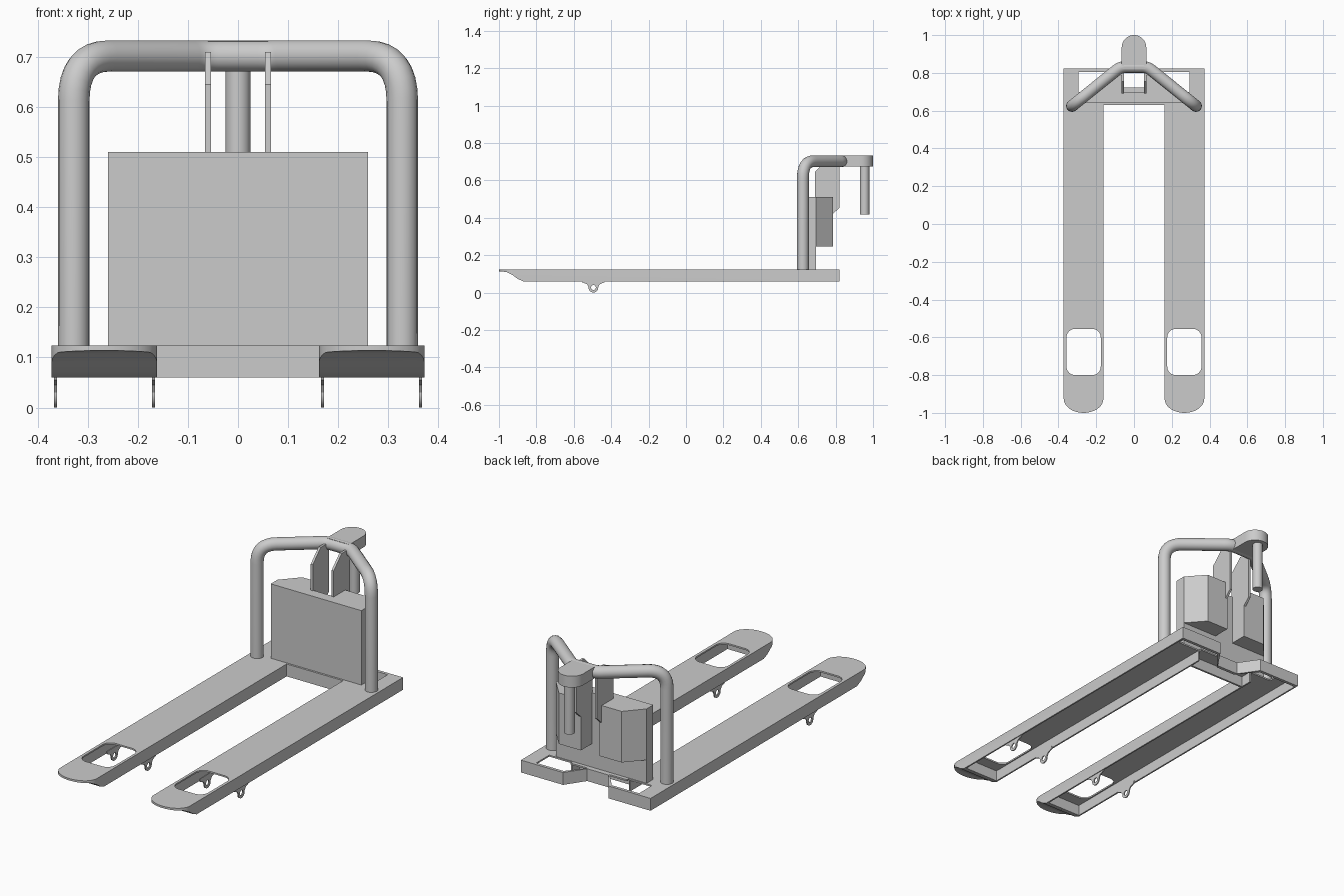
import bpy, bmesh, math
from mathutils import Vector

cube = bpy.data.objects.get("Cube")
if cube:
    bpy.data.objects.remove(cube, do_unlink=True)

grey = bpy.data.materials.new("plain grey")
grey.use_nodes = True
grey.diffuse_color = (0.6, 0.6, 0.6, 1)
grey.node_tree.nodes["Principled BSDF"].inputs["Base Color"].default_value = (0.6, 0.6, 0.6, 1)


def add(name, data):
    ob = bpy.data.objects.new(name, data)
    bpy.context.scene.collection.objects.link(ob)
    data.materials.append(grey)
    return ob


def prism(name, pts, axis, lo, hi):
    """Extrude a 2D outline along x, y or z (outline uses the other two axes in order)."""
    def place(p, d):
        q = list(p)
        q.insert("xyz".index(axis), d)
        return q
    bm = bmesh.new()
    face = bm.faces.new([bm.verts.new(place(p, lo)) for p in pts])
    top = bmesh.ops.extrude_face_region(bm, geom=[face])["geom"]
    move = Vector(place((0, 0), hi - lo))
    bmesh.ops.translate(bm, vec=move, verts=[v for v in top if isinstance(v, bmesh.types.BMVert)])
    bmesh.ops.recalc_face_normals(bm, faces=bm.faces)
    me = bpy.data.meshes.new(name)
    bm.to_mesh(me)
    bm.free()
    return add(name, me)


def box(name, x0, x1, y0, y1, z0, z1):
    return prism(name, [(x0, y0), (x1, y0), (x1, y1), (x0, y1)], "z", z0, z1)


def arc(cx, cy, rx, ry, a0, a1, n=8):
    angles = [math.radians(a0 + (a1 - a0) * i / n) for i in range(n + 1)]
    return [(cx + rx * math.cos(a), cy + ry * math.sin(a)) for a in angles]


def bake(ob):
    """Turn the modified object into a plain mesh."""
    bpy.context.view_layer.update()
    dg = bpy.context.evaluated_depsgraph_get()
    me = bpy.data.meshes.new_from_object(ob.evaluated_get(dg))
    name = ob.name
    bpy.data.objects.remove(ob, do_unlink=True)
    me.materials.clear()
    return add(name, me)


def boolean(ob, cutter, op="DIFFERENCE"):
    cutter.hide_render = True
    mod = ob.modifiers.new("cut", "BOOLEAN")
    mod.operation, mod.solver, mod.object = op, "EXACT", cutter
    ob = bake(ob)
    bpy.data.objects.remove(cutter, do_unlink=True)
    return ob


def mirror(ob):
    mod = ob.modifiers.new("mirror", "MIRROR")
    mod.use_clip = False
    mod.use_mirror_merge = False
    return bake(ob)


def smooth(ob):
    bpy.ops.object.select_all(action="DESELECT")
    ob.select_set(True)
    bpy.context.view_layer.objects.active = ob
    bpy.ops.object.shade_smooth_by_angle(angle=math.radians(35))


BOT, TOP, WALL = 0.06, 0.124, 0.008
IN, OUT, MID = 0.162, 0.372, 0.267      # fork inner, outer and centre x
REAR = 0.822

# Forks: side profile trimmed by a rounded plan, then hollowed from below
side = [(REAR, BOT), (REAR, TOP), (-1, TOP), (-1, 0.114), (-0.96, 0.11),
        (-0.925, 0.092), (-0.9, 0.073), (-0.87, BOT)]
fork = prism("forks", side, "x", IN, OUT)
plan = arc(MID, -0.925, OUT - MID, 0.075, 180, 360, 18) + [(OUT, 0.9), (IN, 0.9)]
fork = boolean(fork, prism("plan", plan, "z", 0, 0.2), "INTERSECT")
fork = boolean(fork, box("cavity", IN + WALL, OUT - WALL, -0.86, 0.806, 0, TOP - WALL))
r = 0.045
x0, x1, y0, y1 = 0.176 + r, 0.357 - r, -0.8 + r, -0.555 - r
window = (arc(x1, y1, r, r, 0, 90) + arc(x0, y1, r, r, 90, 180)
          + arc(x0, y0, r, r, 180, 270) + arc(x1, y0, r, r, 270, 360))
fork = boolean(fork, prism("window", window, "z", 0, 0.2))
fork = boolean(fork, box("rear_opening", 0.1, 0.295, 0.7, 0.806, 0, 0.2))
smooth(mirror(fork))

# Wheel lugs under the forks
lug_side = ([(-0.43, 0.07), (-0.435, 0.055), (-0.46, 0.045)]
            + arc(-0.495, 0.026, 0.026, 0.026, 10, -190, 14)
            + [(-0.53, 0.045), (-0.555, 0.055), (-0.56, 0.07)])
for name, x in (("inner_lugs", IN + 0.004), ("outer_lugs", OUT - 0.011)):
    lug = prism(name, lug_side, "x", x, x + 0.006)
    hole = prism("pin_hole", arc(-0.495, 0.027, 0.013, 0.013, 0, 337.5, 15), "x", 0, 1)
    smooth(mirror(boolean(lug, hole)))

# Base frame joining the forks, with a notched rear rail
box("cross_plate", -IN, IN, 0.63, 0.715, TOP - WALL, TOP)
box("cross_wall", -IN, IN, 0.63, 0.64, BOT, TOP)
outer = [(0.165, REAR), (0.13, REAR), (0.062, 0.722)]
inner = [(0.055, 0.706), (0.138, 0.806), (0.165, 0.806)]


def flip(pts):
    return [(-x, y) for x, y in reversed(pts)]


prism("rear_rail", outer + flip(outer) + flip(inner) + inner, "z", BOT, TOP)
for s in (-1, 1):
    box("rail_link", *sorted((s * 0.16, s * 0.297)), 0.806, REAR, BOT, TOP)

# Front panel and the two chamfered housings behind it
box("front_panel", -0.26, 0.26, 0.64, 0.695, TOP, 0.51)
housing = [(0.066, 0.695), (0.26, 0.695), (0.18, 0.785), (0.066, 0.785)]
mirror(prism("housings", housing, "z", 0.245, 0.51))

# Upright support plates
plate = [(0.69, 0.245), (0.785, 0.245), (0.785, 0.42), (0.822, 0.455),
         (0.822, 0.71), (0.755, 0.71), (0.69, 0.645)]
mirror(prism("support_plates", plate, "x", 0.054, 0.066))

# Bent tube guard
half = [(0.328, 0.625, TOP - 0.004), (0.328, 0.625, 0.702), (0.07, 0.832, 0.702)]
corners = [Vector(p) for p in half] + [Vector((-x, y, z)) for x, y, z in reversed(half)]
path = [corners[0]]
for a, b, c, cut in zip(corners, corners[1:], corners[2:], (0.09, 0.03, 0.03, 0.09)):
    p, q = b + (a - b).normalized() * cut, b + (c - b).normalized() * cut
    for i in range(9):
        t = i / 8
        path.append(p * (1 - t) ** 2 + b * 2 * t * (1 - t) + q * t ** 2)
path.append(corners[-1])
curve = bpy.data.curves.new("tube_guard", "CURVE")
curve.dimensions = "3D"
curve.bevel_depth = 0.0315
curve.bevel_resolution = 6
curve.use_fill_caps = True
spline = curve.splines.new("POLY")
spline.points.add(len(path) - 1)
for pt, co in zip(spline.points, path):
    pt.co = (*co, 1)
smooth(bake(add("tube_guard", curve)))

# Control head and hanging grip
head = arc(0, 0.935, 0.065, 0.065, 0, 180, 20) + [(-0.065, 0.82), (0.065, 0.82)]
smooth(prism("control_head", head, "z", 0.673, 0.732))
smooth(prism("hanging_grip", arc(0, 0.955, 0.025, 0.025, 0, 345, 23), "z", 0.418, 0.68))
